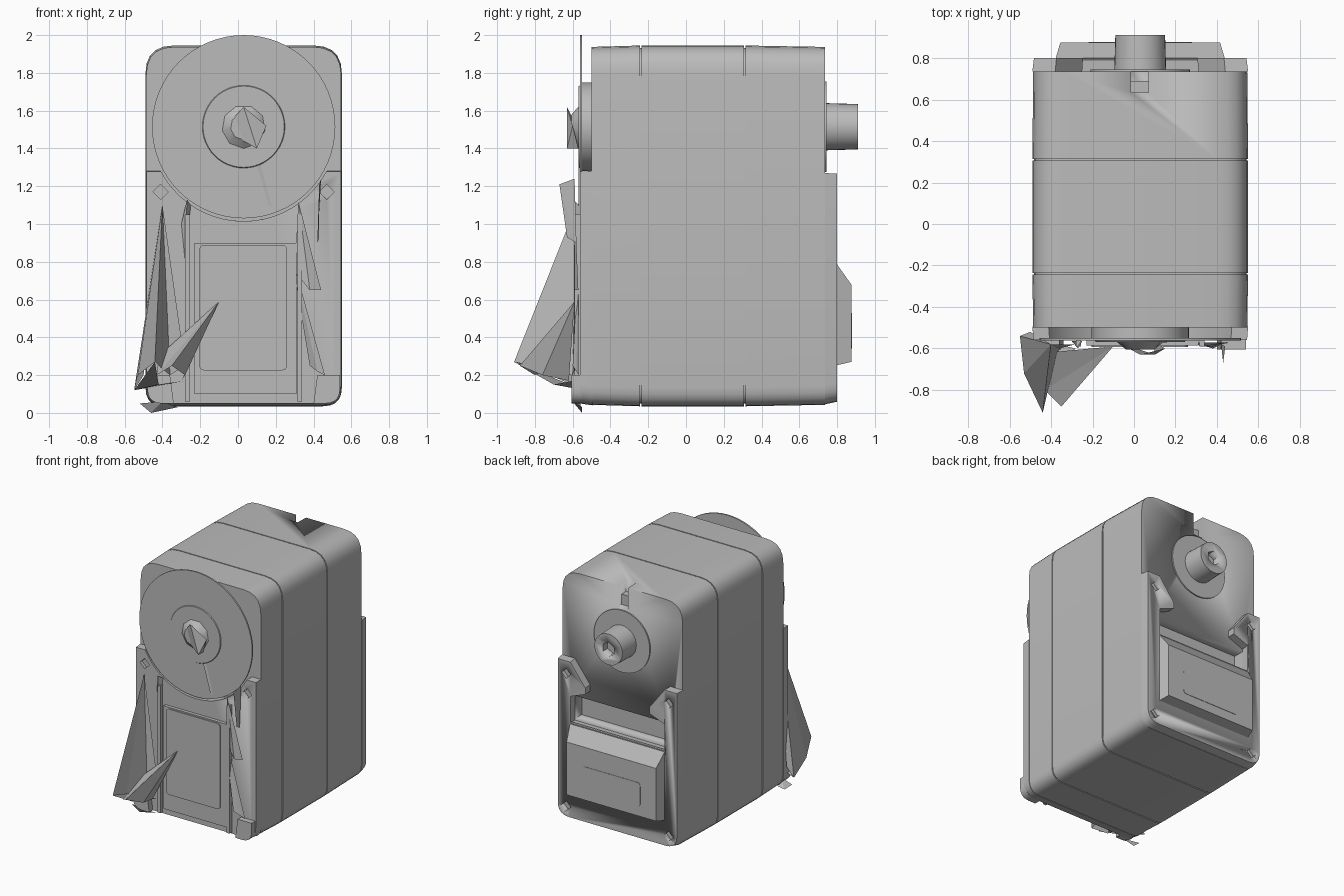
import bpy, bmesh, math
from mathutils import Vector, Matrix

cube = bpy.data.objects.get("Cube")
if cube:
    bpy.data.objects.remove(cube, do_unlink=True)

CX = 0.03        # the housing is mirrored about this x
AXIS_Z = 1.515   # height of the output shaft
HALF = 0.52      # half width of the housing

grey = bpy.data.materials.new("housing_grey")
grey.use_nodes = True
grey.diffuse_color = (0.5, 0.5, 0.5, 1)
grey.node_tree.nodes["Principled BSDF"].inputs["Base Color"].default_value = grey.diffuse_color


def finish(name, bm, smooth=True):
    bmesh.ops.recalc_face_normals(bm, faces=bm.faces)
    mesh = bpy.data.meshes.new(name)
    bm.to_mesh(mesh)
    bm.free()
    mesh.materials.append(grey)
    ob = bpy.data.objects.new(name, mesh)
    bpy.context.collection.objects.link(ob)
    if smooth:
        bpy.ops.object.select_all(action='DESELECT')
        bpy.context.view_layer.objects.active = ob
        ob.select_set(True)
        bpy.ops.object.shade_smooth_by_angle(angle=math.radians(30))
    return ob


def rounded(corners, steps=5):
    """Outline from (x, z, radius) corners, with filleted corners."""
    out = []
    for i, (x, z, r) in enumerate(corners):
        p = Vector((x, z))
        if not r:
            out.append(p)
            continue
        a = p + (Vector(corners[i - 1][:2]) - p).normalized() * r
        b = p + (Vector(corners[(i + 1) % len(corners)][:2]) - p).normalized() * r
        for s in range(steps + 1):
            t = s / steps
            out.append(a * (1 - t) ** 2 + p * 2 * t * (1 - t) + b * t * t)
    return out


def prism(name, outline, y0, y1, front_scale=1.0, back_scale=1.0):
    """Outline in x, z (x from the middle plane) carried from y0 to y1."""
    bm = bmesh.new()
    mid = 1.0
    rings = [[bm.verts.new((CX + p[0] * s, y, mid + (p[1] - mid) * s)) for p in outline]
             for y, s in ((y0, front_scale), (y1, back_scale))]
    n = len(outline)
    bm.faces.new(rings[0])
    bm.faces.new(rings[1])
    for i in range(n):
        j = (i + 1) % n
        bm.faces.new((rings[0][i], rings[0][j], rings[1][j], rings[1][i]))
    return finish(name, bm)


def box(name, x0, x1, y0, y1, z0, z1):
    return prism(name, [(x0, z0), (x1, z0), (x1, z1), (x0, z1)], y0, y1)


def disc(name, r0, r1, y0, y1, sides=48, x=0.0, z=AXIS_Z):
    """Round part along y: radius r0 at y0, r1 at y1."""
    bm = bmesh.new()
    place = Matrix.Translation((CX + x, (y0 + y1) / 2, z)) @ Matrix.Rotation(-math.pi / 2, 4, 'X')
    bmesh.ops.create_cone(bm, cap_ends=True, segments=sides, radius1=r0, radius2=r1,
                          depth=y1 - y0, matrix=place)
    return finish(name, bm)


def cut(target, cutter):
    cutter.hide_render = True
    cutter.hide_viewport = True
    cutter.display_type = 'WIRE'
    mod = target.modifiers.new("cut", 'BOOLEAN')
    mod.operation = 'DIFFERENCE'
    mod.solver = 'EXACT'
    mod.object = cutter


def fan(name, apex, rim):
    """Open splinter of triangles from one apex."""
    bm = bmesh.new()
    top = bm.verts.new(apex)
    low = [bm.verts.new(p) for p in rim]
    for a, b in zip(low, low[1:]):
        bm.faces.new((top, a, b))
    return finish(name, bm, smooth=False)


# Three housing sections, parted by narrow seams around a core
shell = rounded([(-HALF, 0.035, 0.1), (HALF, 0.035, 0.1),
                 (HALF, 1.945, 0.15), (-HALF, 1.945, 0.15)])
front_section = prism("front_section", shell, -0.5, -0.244, 0.992, 1)
middle_section = prism("middle_section", shell, -0.236, 0.306)
back_section = prism("back_section", shell, 0.314, 0.735, 1, 0.992)
prism("seam_core", [p * 0.985 + Vector((0, 0.015)) for p in shell], -0.3, 0.4)

# Notch in the back top edge and the cavity for the connector
cut(back_section, box("notch_cutter", -0.045, 0.04, 0.635, 0.8, 1.77, 2.0))
box("notch_step", -0.045, 0.04, 0.63, 0.69, 1.75, 1.85)
cut(back_section, box("cavity_cutter", -0.41, 0.41, 0.65, 0.8, 0.8, 0.98))

# Back cover with two ears around the cavity
half_cover = [(0.41, 0.79, 0), (0.41, 1.0, 0), (0.28, 1.05, 0), (0.28, 1.1, 0),
              (0.41, 1.27, 0)]
back_cover = prism("back_cover", rounded(
    [(-HALF, 0.045, 0.1), (HALF, 0.045, 0.1), (HALF, 1.27, 0)]
    + half_cover[::-1] + [(-x, z, r) for x, z, r in half_cover] + [(-HALF, 1.27, 0)]),
    0.735, 0.8, 1, 0.985)

# Connector block with a sloping top lip and chamfered sides
bm = bmesh.new()
rings = []
for y, x, z0, z1 in ((0.79, 0.41, 0.25, 0.8), (0.875, 0.385, 0.27, 0.68)):
    rings.append([bm.verts.new((CX + sx * x, y, z))
                  for sx, z in ((-1, z0), (1, z0), (1, z1), (-1, z1))])
bm.faces.new(rings[1])
for i in range(4):
    j = (i + 1) % 4
    bm.faces.new((rings[0][i], rings[0][j], rings[1][j], rings[1][i]))
finish("connector_block", bm)
prism("connector_label_plate", rounded([(-0.25, 0.34, 0.03), (0.25, 0.34, 0.03),
                                        (0.25, 0.53, 0.03), (-0.25, 0.53, 0.03)]), 0.874, 0.878)

# Front cover, hollowed above to clear the output disc
arc = [(0.5 * math.cos(a), AXIS_Z + 0.5 * math.sin(a), 0)
       for a in (math.radians(-28 - 124 * i / 20) for i in range(21))]
front_cover = prism("front_cover", rounded(
    [(-HALF, 0.04, 0.1), (HALF, 0.04, 0.1), (HALF, 1.28, 0)] + arc + [(-HALF, 1.28, 0)]),
    -0.56, -0.495, 0.99, 1)

# Front raised panel, its inset plate, and the rails beside it
box("front_panel", -0.26, 0.28, -0.585, -0.55, 0.1, 0.9)
prism("front_panel_plate", rounded([(-0.235, 0.225, 0.03), (0.23, 0.225, 0.03),
                                    (0.23, 0.89, 0.03), (-0.235, 0.89, 0.03)]), -0.593, -0.584)
for side, label in ((-1, "right"), (1, "left")):
    x0, x1 = sorted((side * 0.285, side * 0.31))
    box(label + "_front_rail", x0, x1, -0.59, -0.55, 0.06, 1.05)
    prism(label + "_front_foot", rounded(
        [(side * 0.51, 0.05, 0.08), (side * 0.51, 0.2, 0), (side * 0.39, 0.2, 0),
         (side * 0.37, 0.05, 0)]), -0.605, -0.55)

    # Square screw sockets at the corners
    for z in (0.14, 1.17):
        cut(back_cover, disc("socket_cutter", 0.04, 0.04, 0.77, 0.83, 4, side * 0.44, z))
    cut(front_cover, disc("socket_cutter", 0.04, 0.04, -0.6, -0.535, 4, side * 0.44, 1.17))

# Output disc with its hub, and a broken spline at its centre
disc("output_hub", 0.235, 0.235, -0.55, -0.49)
disc("output_disc", 0.485, 0.485, -0.562, -0.55, 64)
disc("output_ring", 0.215, 0.22, -0.568, -0.56)
disc("output_spline", 0.07, 0.125, -0.605, -0.56, 9)
fan("spline_splinter", (0.1, -0.63, 1.4),
    [(-0.08, -0.57, 1.5), (0.03, -0.63, 1.62), (0.15, -0.6, 1.52), (0.1, -0.57, 1.4)])
fan("disc_slit", (0.1, -0.57, 1.31), [(0.16, -0.57, 1.1), (0.18, -0.565, 1.09),
                                      (0.12, -0.563, 1.31)])

# Back shaft with washer and hexagonal socket
disc("back_washer", 0.24, 0.24, 0.73, 0.745)
shaft = disc("back_shaft", 0.125, 0.12, 0.735, 0.91, 32)
cut(shaft, disc("hex_cutter", 0.055, 0.055, 0.85, 0.95, 6))

# Jagged splinters hanging from the front
fan("large_splinter", (-0.4, -0.58, 1.1),
    [(-0.5, -0.52, 0.2), (-0.55, -0.54, 0.12), (-0.53, -0.72, 0.2), (-0.44, -0.91, 0.27),
     (-0.41, -0.78, 0.24), (-0.36, -0.6, 0.2), (-0.28, -0.58, 0.25)])
fan("side_splinter", (-0.1, -0.59, 0.59),
    [(-0.42, -0.62, 0.3), (-0.43, -0.8, 0.2), (-0.35, -0.88, 0.25),
     (-0.28, -0.76, 0.2), (-0.3, -0.62, 0.17)])
fan("splinter_base", (-0.55, -0.54, 0.12),
    [(-0.44, -0.91, 0.27), (-0.42, -0.7, 0.15), (-0.28, -0.6, 0.17)])
fan("bottom_splinter", (-0.46, -0.55, 0.0),
    [(-0.52, -0.56, 0.05), (-0.4, -0.6, 0.06), (-0.32, -0.55, 0.03)])
fan("thin_left_splinter", (0.43, -0.67, 1.21),
    [(0.44, -0.59, 1.24), (0.42, -0.58, 0.9), (0.43, -0.63, 0.93)])
fan("upper_left_splinter", (0.32, -0.59, 1.12),
    [(0.3, -0.57, 0.75), (0.38, -0.59, 0.65), (0.44, -0.57, 0.65)])
fan("lower_left_splinter", (0.28, -0.57, 0.85),
    [(0.38, -0.6, 0.25), (0.42, -0.58, 0.22), (0.46, -0.57, 0.2)])
fan("upper_right_splinter", (-0.28, -0.565, 0.8),
    [(-0.3, -0.565, 1.0), (-0.27, -0.6, 1.13), (-0.25, -0.565, 1.1)])
